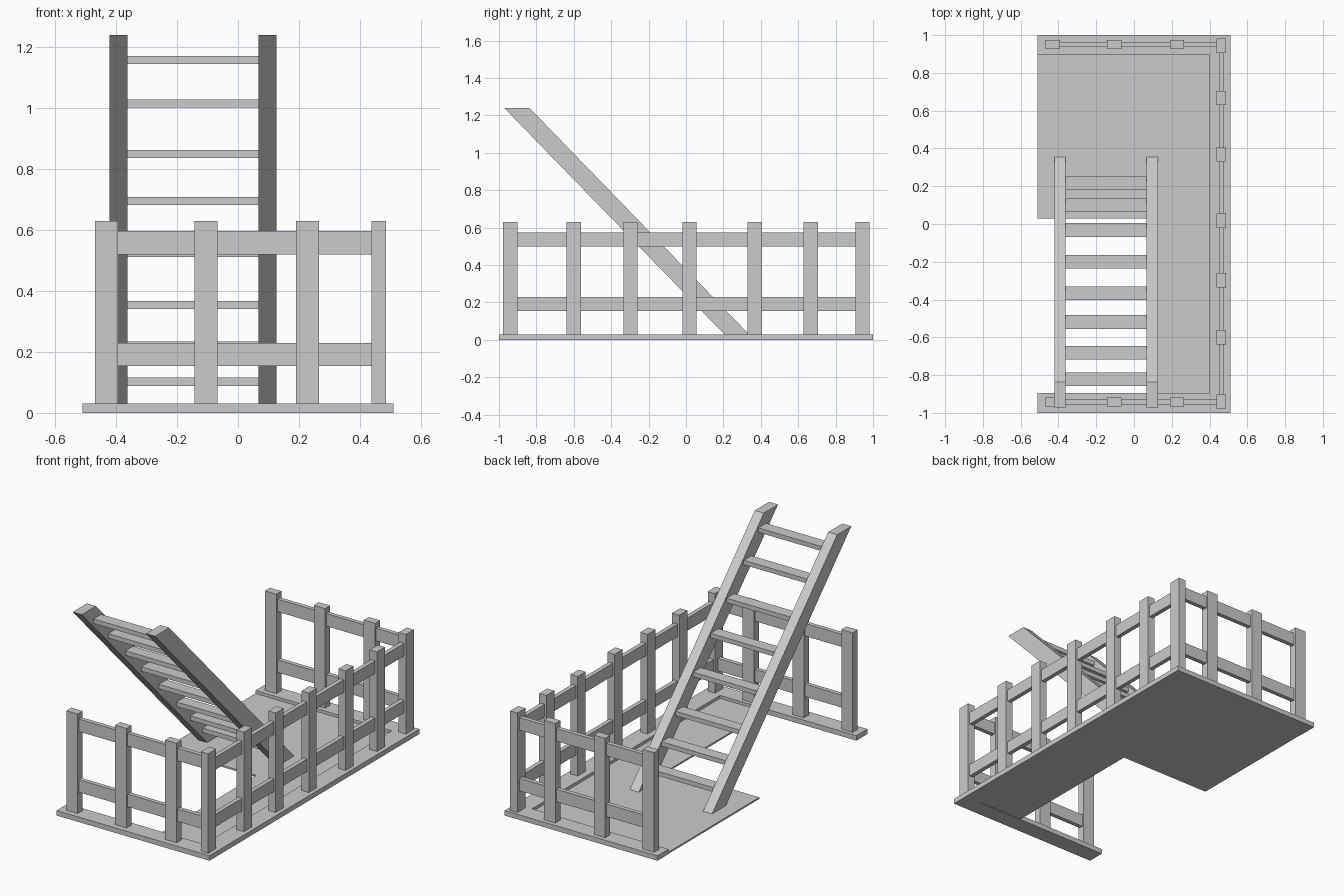
import bpy
import bmesh

cube = bpy.data.objects.get("Cube")
if cube:
    bpy.data.objects.remove(cube, do_unlink=True)

# Single flat colour
GREY = (0.6, 0.6, 0.6, 1.0)
grey = bpy.data.materials.new("plain grey")
grey.use_nodes = True
grey.diffuse_color = GREY
grey.node_tree.nodes["Principled BSDF"].inputs["Base Color"].default_value = GREY


def prism(name, outline, axis, low, high):
    """Extrude a 2D outline along x or z between two levels."""
    place = {"x": lambda p, t: (t, p[0], p[1]),
             "z": lambda p, t: (p[0], p[1], t)}[axis]
    bm = bmesh.new()
    face = bm.faces.new([bm.verts.new(place(p, low)) for p in outline])
    moved = bmesh.ops.extrude_face_region(bm, geom=[face])["geom"]
    offset = place((0, 0), high - low)
    bmesh.ops.translate(bm, vec=offset,
                        verts=[v for v in moved if isinstance(v, bmesh.types.BMVert)])
    bmesh.ops.recalc_face_normals(bm, faces=bm.faces)
    mesh = bpy.data.meshes.new(name)
    bm.to_mesh(mesh)
    bm.free()
    mesh.materials.append(grey)
    obj = bpy.data.objects.new(name, mesh)
    bpy.context.collection.objects.link(obj)
    return obj


def box(name, x, y, z):
    """Box from (low, high) pairs."""
    outline = [(x[0], y[0]), (x[1], y[0]), (x[1], y[1]), (x[0], y[1])]
    return prism(name, outline, "z", *z)


def around(centre, width):
    return (centre - width / 2, centre + width / 2)


# Base: U-shaped border with a thin L-shaped floor around the ladder opening
SIDE, INNER, END, BASE_TOP = 0.51, 0.4, 0.895, 0.03
prism("base_border", [(-SIDE, -1), (SIDE, -1), (SIDE, 1), (-SIDE, 1),
                      (-SIDE, END), (INNER, END), (INNER, -END), (-SIDE, -END)],
      "z", 0, BASE_TOP)
prism("floor_panel", [(0.1, -END), (INNER, -END), (INNER, END),
                      (-SIDE, END), (-SIDE, 0.03), (0.1, 0.03)],
      "z", 0.002, 0.012)

# Fence on both ends
POST_TOP, WIDE, THIN, RAIL = 0.63, 0.076, 0.048, 0.026
FENCE_X = 0.462
for end, y in (("front", -0.942), ("back", 0.95)):
    for i, x in enumerate((-0.431, -0.105, 0.228)):
        box(f"{end}_post_{i + 1}", around(x, WIDE), around(y, THIN), (BASE_TOP, POST_TOP))
    for level, z in (("lower", 0.192), ("upper", 0.558)):
        box(f"{end}_{level}_rail", (-0.41, FENCE_X), around(y, RAIL), around(z, WIDE))

# Fence along the long side, including the corner posts
for i, y in enumerate((-0.94, -0.6, -0.297, 0.018, 0.368, 0.667, 0.943)):
    box(f"side_post_{i + 1}", around(FENCE_X, THIN), around(y, WIDE), (BASE_TOP, POST_TOP))
for level, z in (("lower", 0.192), ("upper", 0.536)):
    box(f"side_{level}_rail", around(FENCE_X, RAIL), (-0.94, 0.943), around(z, WIDE))

# Ladder stringers, cut level at head and foot
profile = [(0.23, 0.004), (0.362, 0.004), (-0.837, 1.24), (-0.972, 1.24)]
for side, x in (("right", -0.392), ("left", 0.097)):
    prism(f"ladder_{side}_stringer", profile, "x", *around(x, 0.06))

# Ladder rungs: flat treads following the slope
for i, z in enumerate((0.102, 0.22, 0.354, 0.525, 0.695, 0.849, 1.015, 1.157)):
    y = -0.822 + (1.157 - z) * 0.985
    box(f"ladder_rung_{i + 1}", (-0.365, 0.07), around(y, 0.073), around(z, 0.027))
